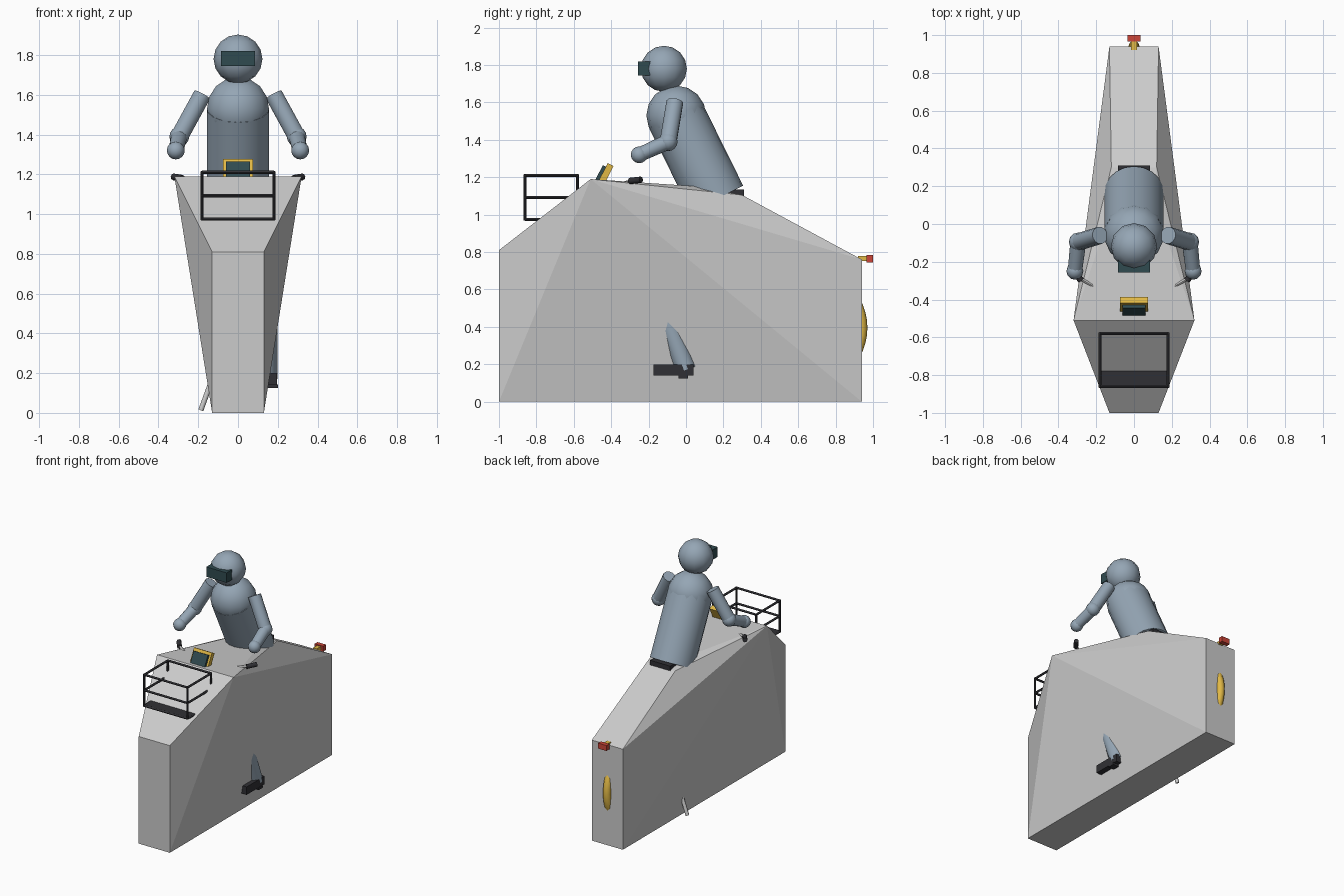
import bpy, bmesh, math
from mathutils import Vector

if "Cube" in bpy.data.objects:
    bpy.data.objects.remove(bpy.data.objects["Cube"])


def mat(name, *rgb):
    m = bpy.data.materials.new(name)
    m.diffuse_color = (*rgb, 1)
    m.use_nodes = True
    m.node_tree.nodes["Principled BSDF"].inputs["Base Color"].default_value = m.diffuse_color
    return m


BLUE = mat("suit_blue", .30, .38, .46)
DARK = mat("dark_rubber", .03, .03, .035)
GLASS = mat("dark_glass", .03, .07, .08)
YELLOW = mat("yellow", .75, .48, .06)
RED = mat("red", .6, .06, .04)


def finish(ob, name, m=None, smooth=False):
    ob.name = name
    if m:
        ob.data.materials.append(m)
    if smooth:
        bpy.ops.object.shade_smooth_by_angle(angle=math.radians(45))
    return ob


def box(name, lo, hi, m=None, tilt=0):
    lo, hi = Vector(lo), Vector(hi)
    bpy.ops.mesh.primitive_cube_add(size=1, location=(lo + hi) / 2, rotation=(tilt, 0, 0))
    ob = bpy.context.object
    ob.scale = hi - lo
    return finish(ob, name, m)


def rod(name, a, b, r, m=None, sides=8, r2=None):
    a, b = Vector(a), Vector(b)
    d = b - a
    bpy.ops.mesh.primitive_cone_add(vertices=sides, radius1=r, radius2=r if r2 is None else r2,
                                    depth=d.length, location=(a + b) / 2)
    ob = bpy.context.object
    ob.rotation_euler = d.to_track_quat('Z', 'Y').to_euler()
    return finish(ob, name, m, True)


def ball(name, c, r, m=None, seg=12, rings=8):
    bpy.ops.mesh.primitive_uv_sphere_add(segments=seg, ring_count=rings, radius=r, location=c)
    return finish(bpy.context.object, name, m, True)


# body shell: convex hull of mirrored profile points
half = [(.13, -1, 0), (.13, -1, .81), (.13, .94, 0), (.13, .94, .76),
        (.32, -.51, 1.19), (.12, .08, 1.15), (.12, .3, 1.105)]
bm = bmesh.new()
for x, y, z in half:
    for s in (-1, 1):
        bm.verts.new((s * x, y, z))
bmesh.ops.convex_hull(bm, input=bm.verts)
bmesh.ops.recalc_face_normals(bm, faces=bm.faces)
me = bpy.data.meshes.new("body_shell")
bm.to_mesh(me)
bm.free()
bpy.context.collection.objects.link(bpy.data.objects.new("body_shell", me))

# rider torso, shoulders, head and visor
rod("torso", (0, .165, 1.085), (0, -.055, 1.53), .157, BLUE, 20)
ball("shoulders", (0, -.052, 1.53), .16, BLUE, 14, 8)
ball("head", (0, -.118, 1.78), .123, BLUE, 12, 8)
box("visor", (-.085, -.257, 1.745), (.085, -.17, 1.82), GLASS)
box("seat", (-.085, .15, 1.07), (.085, .31, 1.135), DARK)

# arms, hands, handlebar ends
for s, side in ((-1, "left"), (1, "right")):
    elbow = (s * .295, -.095, 1.39)
    hand = (s * .313, -.25, 1.32)
    rod(side + "_upper_arm", (s * .18, -.06, 1.60), elbow, .046, BLUE, 12)
    ball(side + "_elbow", elbow, .05, BLUE)
    rod(side + "_forearm", elbow, hand, .042, BLUE, 12, .038)
    ball(side + "_hand", hand, .045, BLUE)
    rod(side + "_handlebar", (s * .19, -.345, 1.165), (s * .29, -.285, 1.182), .009)
    rod(side + "_grip", (s * .28, -.30, 1.18), (s * .325, -.24, 1.187), .017, DARK)

# right leg, foot and pedal
rod("right_shin", (.141, 0, .17), (.141, -.22, .75), .057, BLUE, 12)
box("right_foot", (.09, -.175, .14), (.195, .04, .20), DARK)
box("pedal", (.09, -.04, .125), (.20, .012, .142), DARK)

# display with tilted screen
t = math.radians(-27)
box("display_case", (-.075, -.45, 1.145), (.075, -.415, 1.275), YELLOW, t)
box("display_screen", (-.06, -.466, 1.175), (.06, -.446, 1.265), GLASS, t)

# front basket: three rails, posts, floor
X, Y0, Y1, Z0, Z1 = .181, -.861, -.58, .975, 1.21
corners = [(-X, Y0), (X, Y0), (X, Y1), (-X, Y1)]
for i, a in enumerate(corners):
    b = corners[(i + 1) % 4]
    for z in (Z0, (Z0 + Z1) / 2, Z1):
        rod("basket_rail", (*a, z), (*b, z), .008, DARK)
    rod("basket_post", (*a, Z0 - .005), (*a, Z1 + .005), .008, DARK)
box("basket_floor", (-X, Y0, .97), (X, Y1, .982), DARK)

# tail light on its bracket
box("tail_bracket", (-.016, .92, .752), (.016, .97, .778), YELLOW)
box("tail_light", (-.035, .966, .744), (.035, 1.0, .785), RED)

# rear fender: curved tube breaking through the back
cu = bpy.data.curves.new("rear_fender", 'CURVE')
cu.dimensions = '3D'
cu.bevel_depth = .03
cu.bevel_resolution = 2
cu.use_fill_caps = True
sp = cu.splines.new('POLY')
N = 16
sp.points.add(N)
for i in range(N + 1):
    a = math.radians(-60 + 120 * i / N)
    sp.points[i].co = (0, .65 + .29 * math.cos(a), .395 + .29 * math.sin(a), 1)
cu.materials.append(YELLOW)
bpy.context.collection.objects.link(bpy.data.objects.new("rear_fender", cu))

# kickstand
rod("kickstand", (-.13, .25, .17), (-.187, .25, .013), .013)
